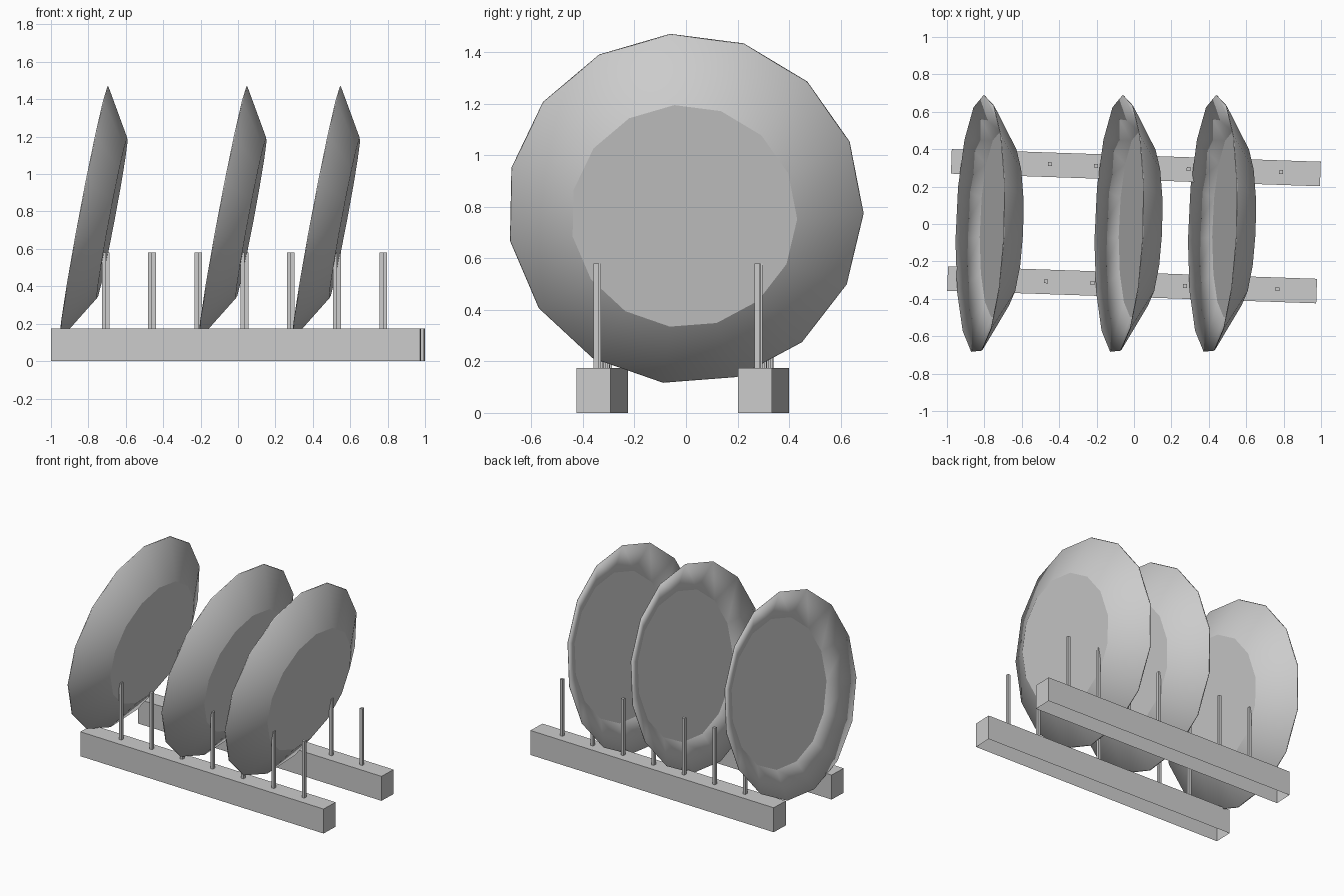
import bpy, bmesh
from math import radians, sin, cos

if "Cube" in bpy.data.objects:
    bpy.data.objects.remove(bpy.data.objects["Cube"])

YAW = radians(-1.95)      # the whole rack is turned slightly
TILT = radians(10.7)      # plates lean in the rack
SIDES = 15


def add_object(name, bm, loc=(0, 0, 0), rot=(0, 0, 0)):
    bmesh.ops.recalc_face_normals(bm, faces=bm.faces)
    mesh = bpy.data.meshes.new(name)
    bm.to_mesh(mesh)
    bm.free()
    ob = bpy.data.objects.new(name, mesh)
    bpy.context.collection.objects.link(ob)
    ob.location, ob.rotation_euler = loc, rot
    return ob


def box(name, size, loc, open_bottom=False):
    bm = bmesh.new()
    bmesh.ops.create_cube(bm, size=1)
    bmesh.ops.scale(bm, vec=size, verts=bm.verts)
    if open_bottom:
        low = [f for f in bm.faces if f.calc_center_median().z < -size[2] * 0.49]
        bmesh.ops.delete(bm, geom=low, context='FACES_ONLY')
    return add_object(name, bm, loc, (0, 0, YAW))


def plate(name, loc):
    # (radius, depth) profile: foot, outer rim, lip, inner floor
    profile = [(0.44, 0.154), (0.69, 0.006), (0.693, 0.0), (0.50, 0.095)]
    bm = bmesh.new()
    rings = []
    for r, d in profile:
        angles = [radians(-1.5 + 360 * i / SIDES) for i in range(SIDES)]
        rings.append([bm.verts.new((d, r * cos(a), r * sin(a))) for a in angles])
    for a, b in zip(rings, rings[1:]):
        for i in range(SIDES):
            j = (i + 1) % SIDES
            bm.faces.new((a[i], a[j], b[j], b[i])).smooth = True
    # flat foot and floor with crisp borders
    for ring in (rings[0], rings[-1]):
        for e in bm.faces.new(ring).edges:
            e.smooth = False
    add_object(name, bm, loc, (0, TILT, YAW))


# Two rails, each with a row of seven square pegs
for side, cx, cy in (("back", 0.01, 0.301), ("front", -0.010, -0.325)):
    box(side + "_rail", (1.974, 0.131, 0.175), (cx, cy, 0.0875), True)
    for i in range(7):
        t = -0.7075 + 0.2475 * i
        pos = (cx + t * cos(YAW), cy + 0.003 + t * sin(YAW), 0.375)
        box(f"{side}_peg_{i + 1}", (0.021, 0.021, 0.41), pos)

# Three leaning plates
for i, x in enumerate((-0.824, -0.081, 0.419)):
    plate(f"plate_{i + 1}", (x, -0.003, 0.792))
